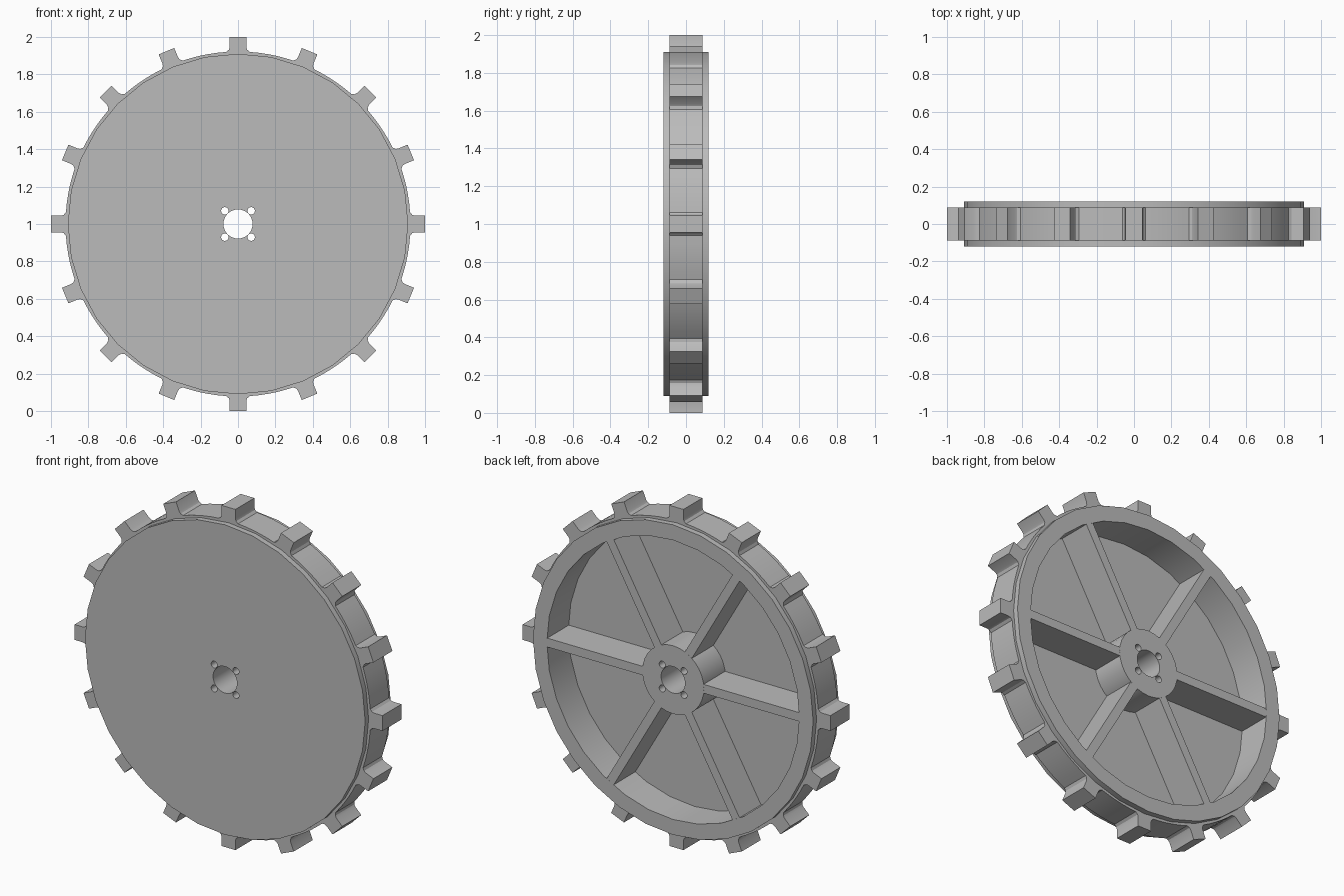
import bpy, bmesh
from math import sin, cos, pi

if "Cube" in bpy.data.objects:
    bpy.data.objects.remove(bpy.data.objects["Cube"])

steel = bpy.data.materials.new("plain grey")
steel.diffuse_color = (0.5, 0.5, 0.5, 1)
steel.use_nodes = True
steel.node_tree.nodes["Principled BSDF"].inputs["Base Color"].default_value = steel.diffuse_color
CZ = 1.0  # axle height


def circle(r, n, cx=0, cy=0):
    return [(cx + r * cos(2 * pi * i / n), cy + r * sin(2 * pi * i / n)) for i in range(n)]


def plate(name, loops, y0, y1):
    """Filled 2D outline (further loops become holes) spanning y0..y1."""
    cu = bpy.data.curves.new(name, 'CURVE')
    cu.dimensions = '2D'
    cu.fill_mode = 'BOTH'
    cu.extrude = (y1 - y0) / 2
    for pts in loops:
        sp = cu.splines.new('POLY')
        sp.points.add(len(pts) - 1)
        for p, (x, y) in zip(sp.points, pts):
            p.co = (x, y, 0, 1)
        sp.use_cyclic_u = True
    ob = bpy.data.objects.new(name, cu)
    bpy.context.collection.objects.link(ob)
    ob.location = (0, (y0 + y1) / 2, CZ)
    ob.rotation_euler = (pi / 2, 0, 0)
    bpy.ops.object.select_all(action='DESELECT')
    ob.select_set(True)
    bpy.context.view_layer.objects.active = ob
    bpy.ops.object.convert(target='MESH')
    ob = bpy.context.view_layer.objects.active
    bm = bmesh.new()
    bm.from_mesh(ob.data)
    bmesh.ops.remove_doubles(bm, verts=bm.verts, dist=1e-5)
    bmesh.ops.recalc_face_normals(bm, faces=bm.faces)
    bm.to_mesh(ob.data)
    bm.free()
    ob.data.materials.clear()
    ob.data.materials.append(steel)
    bpy.ops.object.shade_smooth_by_angle(angle=pi / 6)
    return ob


# axle bore and four bolt holes
holes = [circle(0.078, 32)]
for sx in (-1, 1):
    for sy in (-1, 1):
        holes.append(circle(0.02, 16, sx * 0.0705, sy * 0.0705))

# closed front disc, open rim and hub behind it
FLOOR = -0.08
plate("front_disc", [circle(0.91, 32)] + holes, -0.12, FLOOR)
plate("rim", [circle(0.91, 32), circle(0.82, 32)], FLOOR, 0.12)
plate("hub", [circle(0.2, 32)] + holes, FLOOR, 0.12)

# six spokes
for k in range(6):
    a = k * pi / 3
    box = [(0.17, -0.026), (0.835, -0.026), (0.835, 0.026), (0.17, 0.026)]
    pts = [(u * cos(a) - v * sin(a), u * sin(a) + v * cos(a)) for u, v in box]
    plate("spoke_%d" % (k + 1), [pts], FLOOR, 0.1195)

# toothed tread band: flared tooth profile plus the arc to the next tooth
TEETH, R = 16, 0.922
tooth = [(0.062, 0.920), (0.049, 0.932), (0.045, 0.945), (0.045, 1.0),
         (-0.045, 1.0), (-0.045, 0.945), (-0.049, 0.932), (-0.062, 0.920)]
outline = []
for k in range(TEETH):
    a = 2 * pi * k / TEETH
    for t, r in tooth:
        outline.append((r * cos(a) + t * sin(a), r * sin(a) - t * cos(a)))
    for j in range(1, 5):
        b = a + 0.0673 + (2 * pi / TEETH - 0.1346) * j / 5
        outline.append((R * cos(b), R * sin(b)))
plate("toothed_band", [outline, circle(0.87, 64)], -0.088, 0.088)
